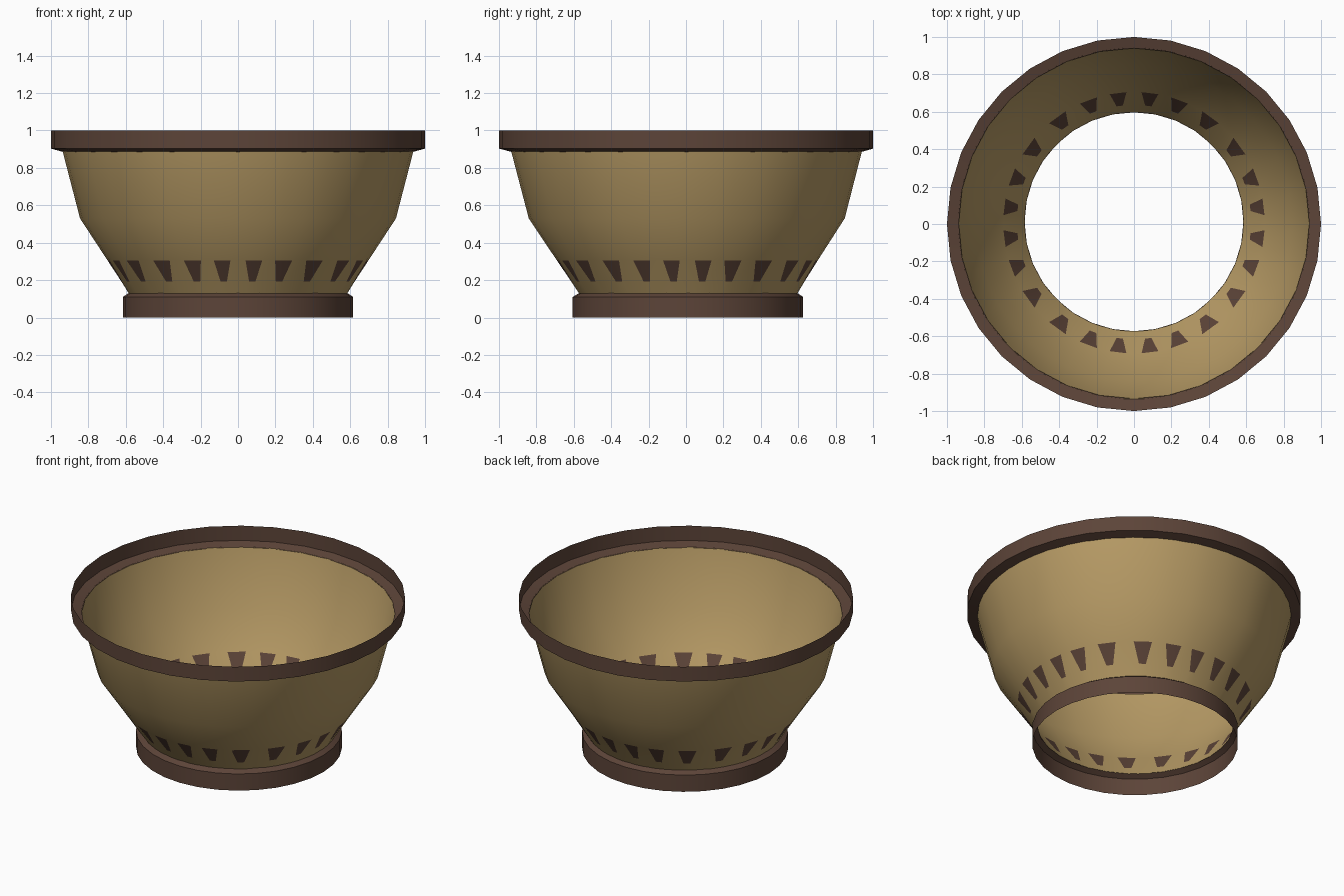
import bpy, math

if "Cube" in bpy.data.objects:
    bpy.data.objects.remove(bpy.data.objects["Cube"])


def material(name, rgb):
    m = bpy.data.materials.new(name)
    m.diffuse_color = (*rgb, 1.0)
    m.use_nodes = True
    m.node_tree.nodes["Principled BSDF"].inputs["Base Color"].default_value = m.diffuse_color
    return m


tan = material("tan glaze", (0.47, 0.325, 0.13))
brown = material("dark brown", (0.108, 0.058, 0.040))


def turned_sheet(name, rings, mats, pick=lambda row, col: 0):
    """Loft rings of (radius, z, y centre, angles in degrees) into an open sheet."""
    n = len(rings[0][3])
    verts = [(r * math.cos(math.radians(a)), yc + r * math.sin(math.radians(a)), z)
             for r, z, yc, angles in rings for a in angles]
    faces, idx = [], []
    for i in range(len(rings) - 1):
        for j in range(n):
            k = (j + 1) % n
            faces.append((i * n + j, i * n + k, (i + 1) * n + k, (i + 1) * n + j))
            idx.append(pick(i, j))
    me = bpy.data.meshes.new(name)
    me.from_pydata(verts, [], faces)
    for m in mats:
        me.materials.append(m)
    for p, v in zip(me.polygons, idx):
        p.material_index = v
    ob = bpy.data.objects.new(name, me)
    bpy.context.collection.objects.link(ob)
    bpy.ops.object.select_all(action='DESELECT')
    ob.select_set(True)
    bpy.context.view_layer.objects.active = ob
    bpy.ops.object.shade_smooth_by_angle(angle=math.radians(35))
    return ob


even = [i * 360 / 32 for i in range(32)]

# Tooth positions in one quadrant (angle, half width), repeated four times
quadrant = [(7, 3.7), (20.5, 4.0), (36, 4.5), (54, 4.5), (69.5, 4.0), (83, 3.7)]
teeth = [(q * 90 + a, w) for q in range(4) for a, w in quadrant]


def columns(scale):
    return [a + s * w * scale for a, w in teeth for s in (-1, 1)]


# Bowl wall: the even columns of the second band are the painted tapered teeth
turned_sheet("bowl_wall", [
    (0.585, 0.128, 0.012, columns(0.75)),
    (0.626, 0.192, 0.010, columns(0.42)),
    (0.699, 0.306, 0.007, columns(1.0)),
    (0.846, 0.530, 0.004, columns(1.0)),
    (0.939, 0.888, 0.003, columns(1.0)),
], [tan, brown], lambda row, col: 1 if row == 1 and col % 2 == 0 else 0)

# Foot ring: upright wall with a short slope in to the bowl
turned_sheet("foot_ring", [
    (0.616, 0.0, 0.010, even),
    (0.616, 0.110, 0.010, even),
    (0.585, 0.130, 0.012, even),
], [brown])

# Rim: small lip out from the bowl, then an upright band
turned_sheet("rim_band", [
    (0.937, 0.886, 0.003, even),
    (1.0, 0.903, 0.0, even),
    (1.0, 1.0, 0.0, even),
], [brown])
